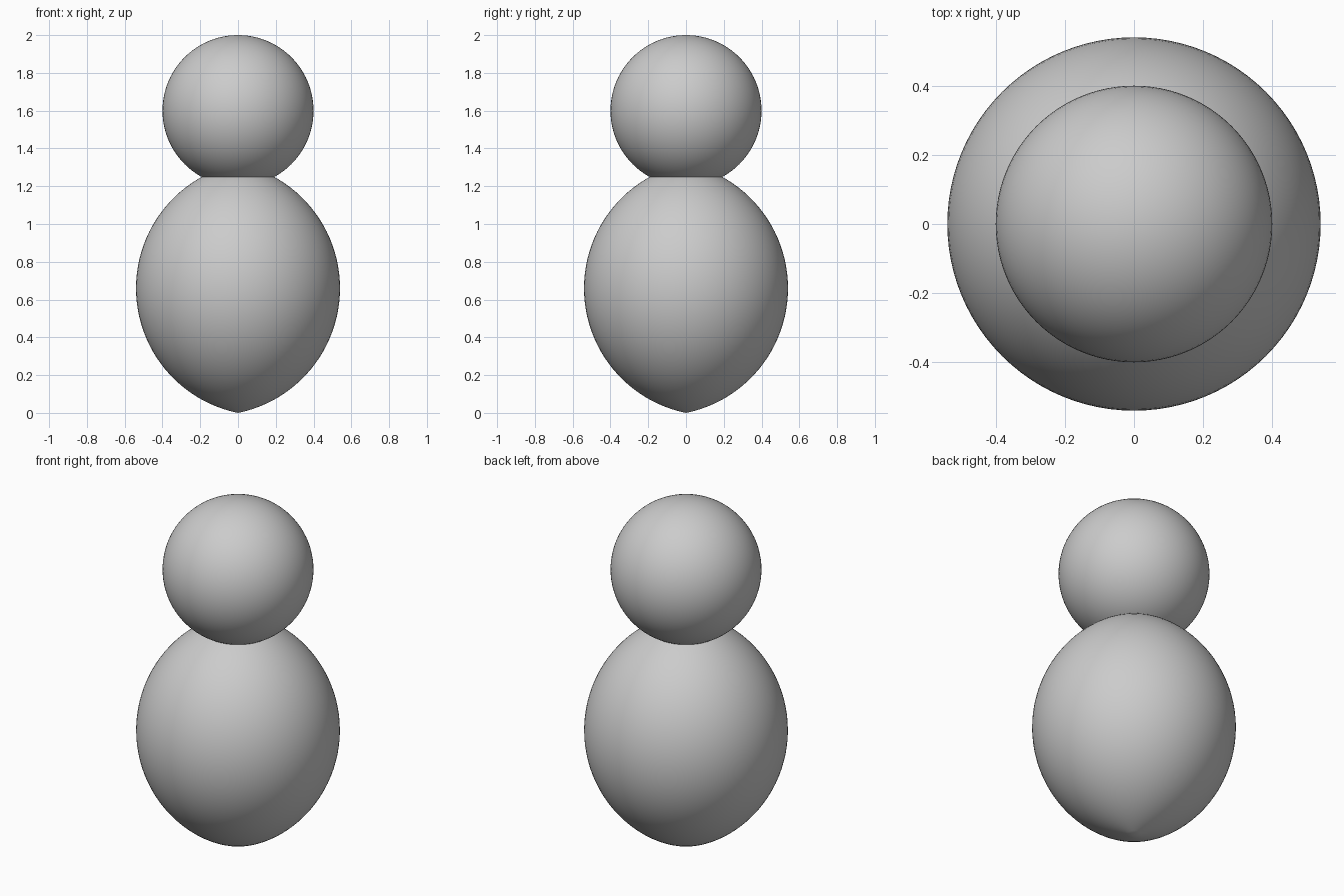
import bpy
from math import atan2, cos, hypot, pi, sin

cube = bpy.data.objects.get("Cube")
if cube:
    bpy.data.objects.remove(cube, do_unlink=True)

grey = bpy.data.materials.new("plain grey")
grey.use_nodes = True
colour = (0.6, 0.6, 0.6, 1)
grey.diffuse_color = colour
grey.node_tree.nodes["Principled BSDF"].inputs["Base Color"].default_value = colour


def lathe(name, profile, sides=96):
    """Revolve a profile of (radius, height) points, with both ends on the axis."""
    n = len(profile) - 2
    verts = [(0, 0, profile[0][1])]
    for r, z in profile[1:-1]:
        verts += [(r * cos(2 * pi * s / sides), r * sin(2 * pi * s / sides), z)
                  for s in range(sides)]
    verts.append((0, 0, profile[-1][1]))
    last = len(verts) - 1
    faces = []
    for s in range(sides):
        t = (s + 1) % sides
        faces.append((0, 1 + t, 1 + s))
        for k in range(n - 1):
            a, b = 1 + k * sides, 1 + (k + 1) * sides
            faces.append((a + s, a + t, b + t, b + s))
        top = 1 + (n - 1) * sides
        faces.append((top + s, top + t, last))
    mesh = bpy.data.meshes.new(name)
    mesh.from_pydata(verts, [], faces)
    mesh.materials.append(grey)
    mesh.shade_smooth()
    obj = bpy.data.objects.new(name, mesh)
    bpy.context.collection.objects.link(obj)
    return obj


# Body: a circular arc spun about its chord, pointed at both ends
half, bulge, steps = 0.66, 0.54, 48
radius = (half ** 2 + bulge ** 2) / (2 * bulge)
offset = radius - bulge
tip = atan2(half, offset)
angles = [tip * (2 * i / steps - 1) for i in range(steps + 1)]
lathe("body", [(radius * cos(a) - offset, half + radius * sin(a)) for a in angles])

# Head: a ball resting in the top of the body
bpy.ops.mesh.primitive_uv_sphere_add(segments=96, ring_count=48, radius=0.4,
                                     location=(0, 0, 1.6))
head = bpy.context.object
head.name = "head"
head.data.materials.append(grey)
bpy.ops.object.shade_smooth()
